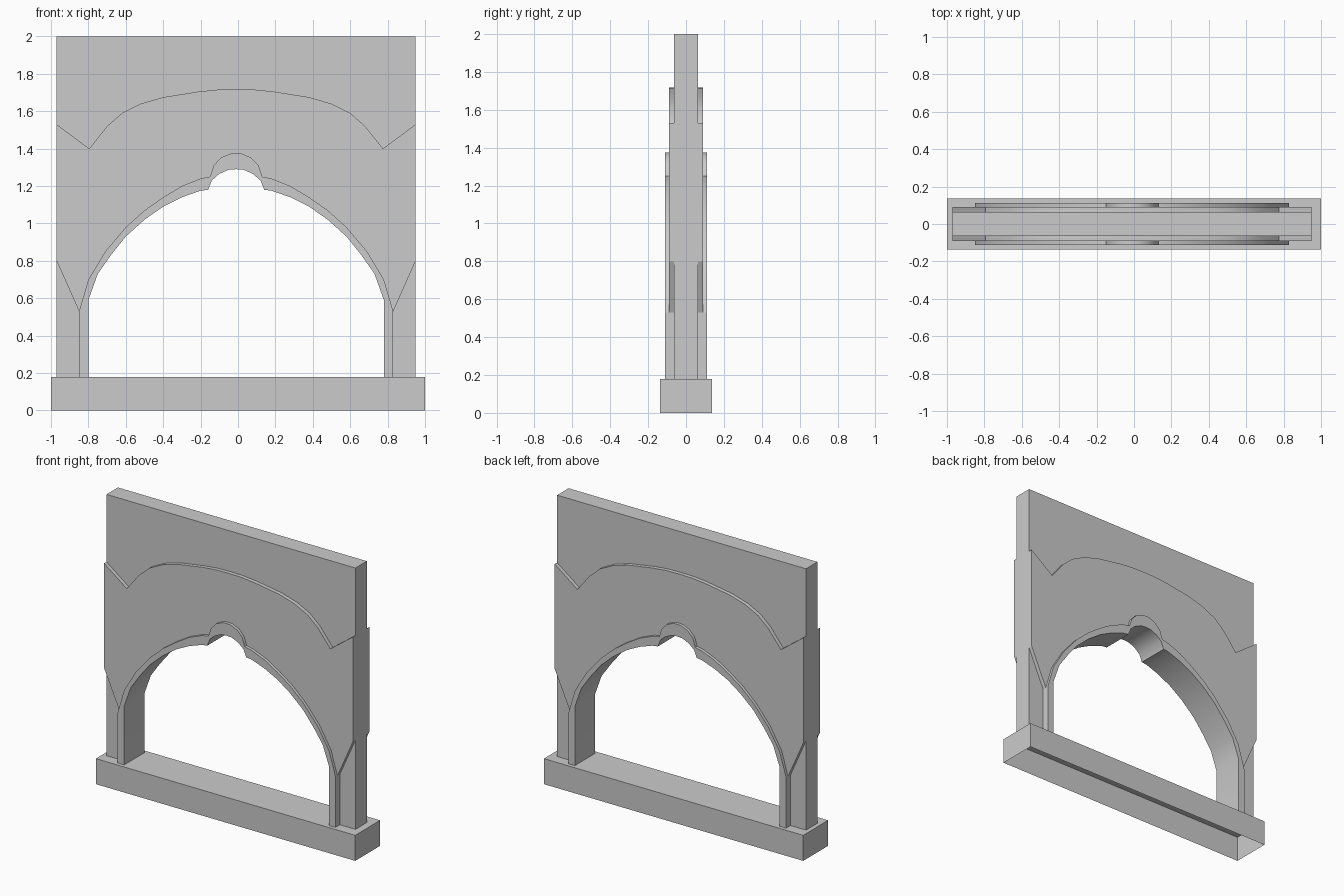
import bpy, bmesh

if "Cube" in bpy.data.objects:
    bpy.data.objects.remove(bpy.data.objects["Cube"])

CX = -0.01                       # symmetry line of the wall
CORE, PANEL, BAND = 0.063, 0.09, 0.111   # half depths of the three layers
BASE_TOP, TOP, EDGE = 0.178, 2.0, 0.96

# half profiles: (distance from the symmetry line, z), outside to crown
inner_half = [(.79, BASE_TOP), (.79, .59), (.74, .73), (.67, .83), (.59, .93),
              (.49, 1.02), (.39, 1.09), (.29, 1.14), (.19, 1.175), (.15, 1.18),
              (.13, 1.23), (.09, 1.265), (.04, 1.287), (0, 1.29)]
outer_half = [(.84, BASE_TOP), (.84, .53), (.79, .70), (.70, .85), (.59, .98),
              (.49, 1.07), (.39, 1.14), (.29, 1.20), (.19, 1.24), (.14, 1.25),
              (.12, 1.31), (.08, 1.352), (.03, 1.373), (0, 1.375)]
crown_half = [(EDGE, 1.53), (.785, 1.40), (.69, 1.52), (.61, 1.59), (.51, 1.64),
              (.39, 1.675), (.2, 1.705), (.1, 1.715), (0, 1.717)]


def sym(half):
    """Full left-to-right line from a half profile."""
    return [(-u, z) for u, z in half] + [(u, z) for u, z in half[-2::-1]]


inner, outer, crown = sym(inner_half), sym(outer_half), sym(crown_half)


def face(bm, poly, d):
    """Front and back faces at half depth d."""
    for y in (-d, d):
        bm.faces.new([bm.verts.new((CX + u, y, z)) for u, z in poly])


def wall(bm, line, y0, y1):
    """Strip along a line between two depths."""
    for (a, za), (b, zb) in zip(line, line[1:]):
        bm.faces.new([bm.verts.new(p) for p in (
            (CX + a, y0, za), (CX + b, y0, zb), (CX + b, y1, zb), (CX + a, y1, za))])


def ledge(bm, line, d0, d1):
    """Step between two layers, front and back."""
    wall(bm, line, d0, d1)
    wall(bm, line, -d0, -d1)


def finish(name, bm, weld=True):
    if weld:
        bmesh.ops.remove_doubles(bm, verts=bm.verts, dist=1e-4)
    bmesh.ops.recalc_face_normals(bm, faces=bm.faces)
    mesh = bpy.data.meshes.new(name)
    bm.to_mesh(mesh)
    bm.free()
    ob = bpy.data.objects.new(name, mesh)
    bpy.context.collection.objects.link(ob)
    bpy.ops.object.select_all(action='DESELECT')
    ob.select_set(True)
    bpy.context.view_layer.objects.active = ob
    bpy.ops.object.shade_smooth_by_angle(angle=0.7)


# upper wall above the raised panel
bm = bmesh.new()
corners = [(EDGE, TOP), (-EDGE, TOP)]
face(bm, crown + corners, CORE)
wall(bm, [crown[-1]] + corners + [crown[0]], -CORE, CORE)
finish("upper_wall", bm)

# raised panel between the curved ledge and the arch
bm = bmesh.new()
low_r, low_l = (EDGE, .80), (-EDGE, .80)
face(bm, crown + [low_r] + outer[1:-1][::-1] + [low_l], PANEL)
ledge(bm, crown, CORE, PANEL)
ledge(bm, [low_l, outer[1]], CORE, PANEL)
ledge(bm, [low_r, outer[-2]], CORE, PANEL)
wall(bm, [crown[0], low_l], -PANEL, PANEL)
wall(bm, [crown[-1], low_r], -PANEL, PANEL)
finish("raised_panel", bm)

# recessed legs below the panel
for side, name in ((-1, "left_leg"), (1, "right_leg")):
    bm = bmesh.new()
    top, foot = (side * EDGE, .80), (side * EDGE, BASE_TOP)
    face(bm, [top, foot, (side * .84, BASE_TOP), (side * .84, .53)], CORE)
    wall(bm, [top, foot], -CORE, CORE)
    finish(name, bm)

# arch band with its underside
bm = bmesh.new()
for i in range(len(inner) - 1):
    face(bm, [inner[i], inner[i + 1], outer[i + 1], outer[i]], BAND)
wall(bm, inner, -BAND, BAND)
ledge(bm, outer[1:-1], PANEL, BAND)
ledge(bm, outer[:2], CORE, BAND)
ledge(bm, outer[-2:], CORE, BAND)
finish("arch_band", bm)

# hollow sill, open underneath
bm = bmesh.new()
bmesh.ops.create_cube(bm, size=1)
for v in bm.verts:
    v.co = (v.co.x * 2, v.co.y * .274, (v.co.z + .5) * BASE_TOP)
bottom = [f for f in bm.faces if all(v.co.z < .01 for v in f.verts)]
bmesh.ops.delete(bm, geom=bottom, context='FACES_ONLY')
finish("base_sill", bm)
